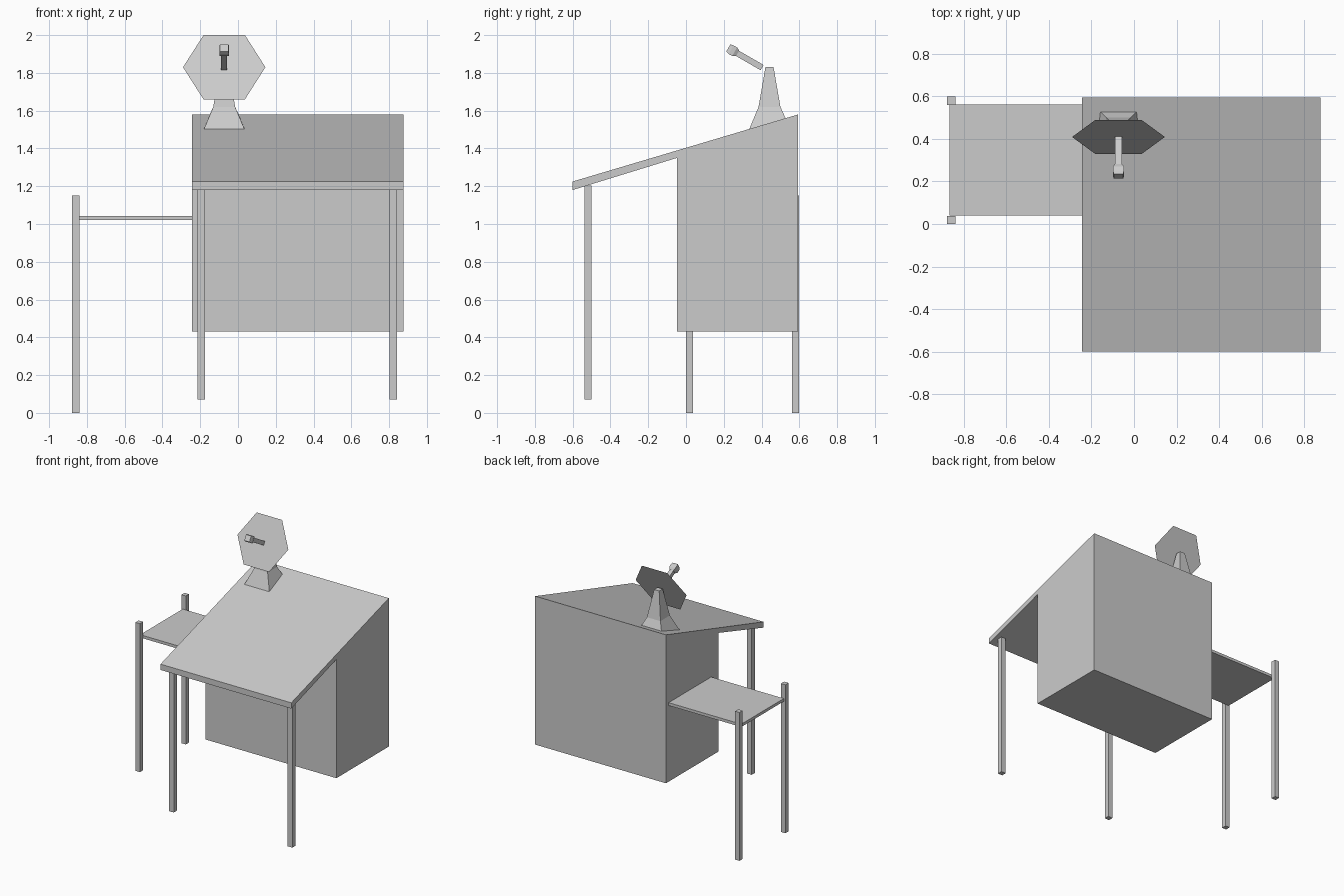
import bpy
from math import sin, cos, pi, radians
from mathutils import Vector

if "Cube" in bpy.data.objects:
    bpy.data.objects.remove(bpy.data.objects["Cube"])


def mesh_object(name, verts, faces):
    mesh = bpy.data.meshes.new(name)
    mesh.from_pydata(verts, [], faces)
    mesh.update()
    obj = bpy.data.objects.new(name, mesh)
    bpy.context.collection.objects.link(obj)
    return obj


def loft(name, rings):
    """Closed solid through a list of equal-sized counter-clockwise rings."""
    n = len(rings[0])
    verts = [v for ring in rings for v in ring]
    faces = [tuple(range(n))[::-1], tuple(range(len(verts) - n, len(verts)))]
    for r in range(len(rings) - 1):
        for i in range(n):
            j = (i + 1) % n
            faces.append((r * n + i, r * n + j, (r + 1) * n + j, (r + 1) * n + i))
    return mesh_object(name, verts, faces)


def box(name, x0, x1, y0, y1, z0, z1):
    return loft(name, [[(x0, y0, z), (x1, y0, z), (x1, y1, z), (x0, y1, z)] for z in (z0, z1)])


# Cabinet and sloping overhanging roof, one extruded side profile
profile = [(-0.6, 1.18), (-0.048, 1.35), (-0.048, 0.43), (0.594, 0.43),
           (0.594, 1.58), (-0.6, 1.225)]
loft("cabinet_with_roof", [[(x, y, z) for y, z in profile] for x in (-0.244, 0.877)])

# Front legs under the overhang
for side, x in (("left", -0.214), ("right", 0.803)):
    box("front_leg_" + side, x, x + 0.04, -0.538, -0.499, 0.07, 1.203)

# Side shelf and its two posts
box("side_shelf", -0.867, -0.244, 0.04, 0.561, 1.02, 1.042)
for side, y in (("front", -0.001), ("back", 0.56)):
    box("shelf_post_" + side, -0.878, -0.84, y, y + 0.039, 0, 1.15)

# Dish stand: two-stage pyramid with its foot following the roof slope
cx, cy = -0.073, 0.442


def square(h, z):
    return [(cx - h, cy - h, z), (cx + h, cy - h, z), (cx + h, cy + h, z), (cx - h, cy + h, z)]


foot = [(cx - 0.107, cy - 0.107, 1.503), (cx + 0.107, cy - 0.107, 1.503),
        (cx + 0.085, cy + 0.085, 1.56), (cx - 0.085, cy + 0.085, 1.56)]
loft("dish_stand", [foot, square(0.058, 1.62), square(0.0215, 1.83)])

# Flat hexagonal dish, leaning back
tilt = radians(25)
hexagon = []
for i in range(6):
    a = i * pi / 3
    u = 0.218 * sin(a)
    hexagon.append((cx + 0.218 * cos(a), 0.409 + u * sin(tilt), 1.83 + u * cos(tilt)))
mesh_object("dish", hexagon, [tuple(range(6))])

# Receiver arm and flared head pointing out of the dish
aim = radians(30)
origin = Vector((cx, 0.403, 1.828))
out = Vector((0, -cos(aim), sin(aim)))
up = Vector((0, sin(aim), cos(aim)))
right = Vector((1, 0, 0))


def section(d, h):
    return [origin + out * d + right * (a * h) + up * (b * h)
            for a, b in ((-1, -1), (1, -1), (1, 1), (-1, 1))]


loft("receiver_arm", [section(0, 0.016), section(0.155, 0.016)])
loft("receiver_head", [section(0.15, 0.017), section(0.168, 0.026),
                       section(0.19, 0.026), section(0.207, 0.022)])
